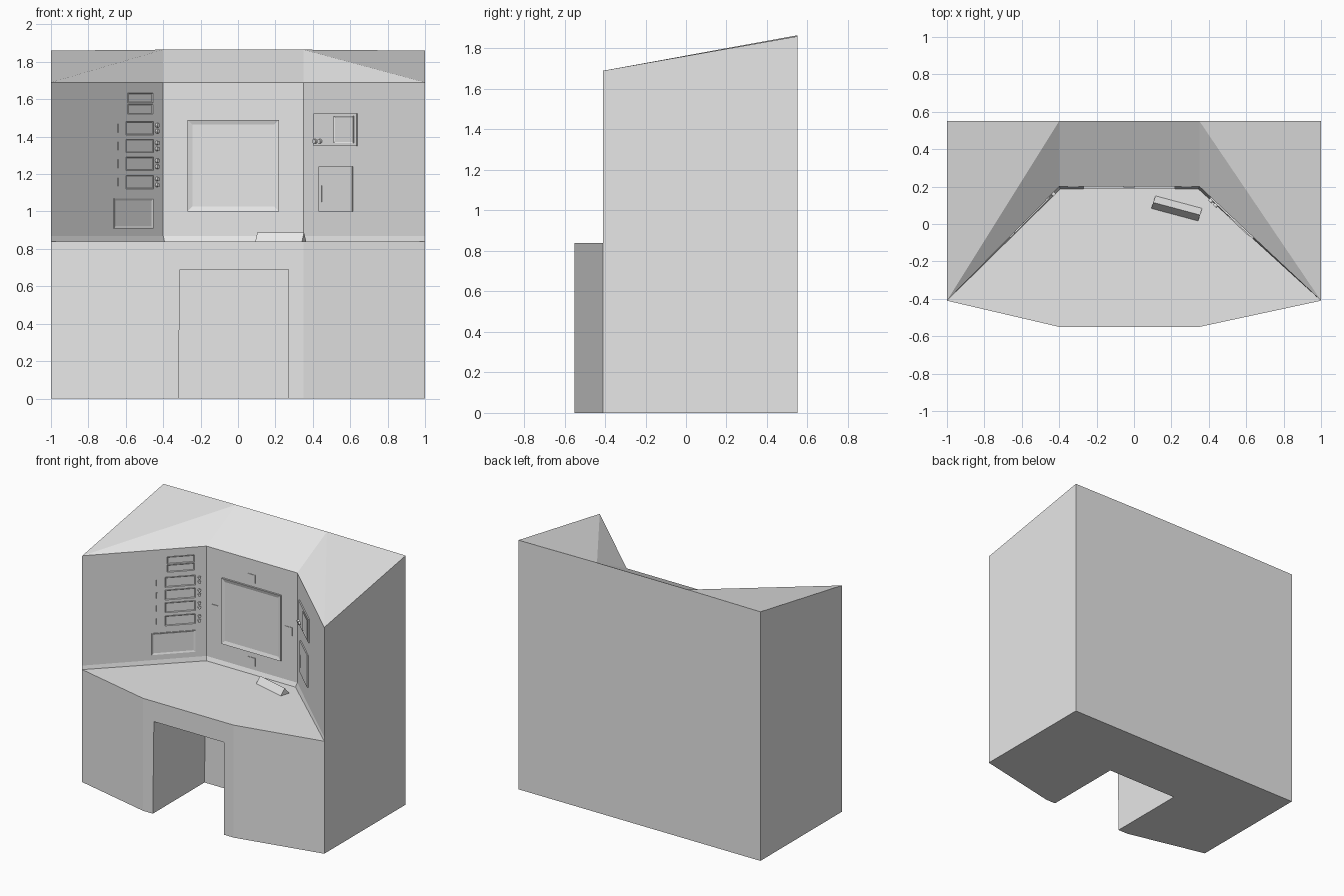
import bpy, bmesh
from mathutils import Matrix, Vector

old = bpy.data.objects.get("Cube")
if old:
    bpy.data.objects.remove(old, do_unlink=True)

grey = bpy.data.materials.new("light_grey")
grey.use_nodes = True
grey.diffuse_color = (0.8, 0.8, 0.8, 1)
grey.node_tree.nodes["Principled BSDF"].inputs["Base Color"].default_value = (0.8, 0.8, 0.8, 1)


def finish(name, bm):
    bmesh.ops.recalc_face_normals(bm, faces=bm.faces[:])
    mesh = bpy.data.meshes.new(name)
    bm.to_mesh(mesh)
    bm.free()
    mesh.materials.append(grey)
    ob = bpy.data.objects.new(name, mesh)
    bpy.context.collection.objects.link(ob)
    return ob


def prism(name, points, shift):
    """Closed solid made by sweeping a flat outline along a vector."""
    bm = bmesh.new()
    face = bm.faces.new([bm.verts.new(p) for p in points])
    ext = bmesh.ops.extrude_face_region(bm, geom=[face])["geom"]
    bmesh.ops.translate(bm, vec=shift, verts=[v for v in ext if isinstance(v, bmesh.types.BMVert)])
    return finish(name, bm)


# Desk base with a knee opening cut from the front
plan = [(-1, 0.55), (1, 0.55), (1, -0.41), (0.35, -0.55), (-0.4, -0.55), (-1, -0.41)]
base = prism("desk_base", [(x, y, 0) for x, y in plan], (0, 0, 0.84))
opening = [(-0.32, -0.1), (0.27, -0.1), (0.27, 0.69), (-0.31, 0.69)]
cutter = prism("knee_cutter", [(x, -0.7, z) for x, z in opening], (0, 0.76, 0))
cutter.hide_render = True
cut = base.modifiers.new("knee_opening", "BOOLEAN")
cut.operation = "DIFFERENCE"
cut.solver = "EXACT"
cut.object = cutter
bpy.context.view_layer.objects.active = base
bpy.ops.object.modifier_apply(modifier=cut.name)
bpy.data.objects.remove(cutter, do_unlink=True)

# Upper housing: wrap-around walls, narrow sill and sloping roof
wall_line = [(-1, -0.41), (-0.4, 0.2), (0.35, 0.2), (1, -0.41)]
sill_line = [(-1, -0.41), (-0.393, 0.188), (0.343, 0.188), (1, -0.41)]
bm = bmesh.new()
columns = []
for (wx, wy), (sx, sy), top in zip(wall_line, sill_line, (1.86, 1.865, 1.865, 1.86)):
    section = [(sx, sy, 0.84), (wx, wy, 0.87), (wx, wy, 1.69), (wx, 0.55, top), (wx, 0.55, 0.84)]
    columns.append([bm.verts.new(p) for p in section])
for i, (a, b) in enumerate(zip(columns, columns[1:])):
    for r in range(4):
        if r == 2 and i != 1:
            # twisted roof corners split from the outer front to the inner back
            if i == 0:
                bm.faces.new((a[2], b[2], b[3]))
                bm.faces.new((a[2], b[3], a[3]))
            else:
                bm.faces.new((a[2], b[2], a[3]))
                bm.faces.new((b[2], b[3], a[3]))
        else:
            bm.faces.new((a[r], b[r], b[r + 1], a[r + 1]))
bm.faces.new(columns[0])
bm.faces.new(columns[-1])
finish("upper_housing", bm)

LEFT, CENTRE, RIGHT = range(3)


def wall_frame(wall, x, z):
    """Matrix on a wall: local x along it, local y out of it, z up."""
    a, b = (Vector((*p, 0)) for p in wall_line[wall:wall + 2])
    t = (b - a).normalized()
    n = Vector((t.y, -t.x, 0))
    pos = a.lerp(b, (x - a.x) / (b.x - a.x)) + Vector((0, 0, z))
    m = Matrix((t, n, (0, 0, 1))).transposed().to_4x4()
    return Matrix.Translation(pos) @ m, t.x


def plate(name, wall, x0, x1, z0, z1, depth=0.006, rim=0, sink=0.004):
    """Thin panel on a wall, with an optional sunken middle."""
    m, run = wall_frame(wall, (x0 + x1) / 2, (z0 + z1) / 2)
    bm = bmesh.new()
    bmesh.ops.create_cube(bm, size=1)
    bmesh.ops.scale(bm, vec=((x1 - x0) / run, depth + 0.004, z1 - z0), verts=bm.verts)
    bmesh.ops.translate(bm, vec=(0, depth / 2 - 0.002, 0), verts=bm.verts)
    if rim:
        bm.normal_update()
        front = max(bm.faces, key=lambda f: f.calc_center_median().y)
        bmesh.ops.inset_region(bm, faces=[front], thickness=rim)
        bmesh.ops.translate(bm, vec=(0, -sink, 0), verts=front.verts)
    bm.transform(m)
    finish(name, bm)


def knob(name, wall, x, z, radius=0.011, depth=0.015):
    m, _ = wall_frame(wall, x, z)
    bm = bmesh.new()
    bmesh.ops.create_cone(bm, cap_ends=True, segments=12, radius1=radius, radius2=radius, depth=depth,
                          matrix=m @ Matrix.Translation((0, depth / 2, 0)) @ Matrix.Rotation(1.5708, 4, "X"))
    finish(name, bm)


# Main screen with four small pads around it
plate("main_screen", CENTRE, -0.27, 0.22, 1.0, 1.49, 0.012, 0.036, 0.008)
for side, x, z in (("top", -0.025, 1.55), ("bottom", -0.025, 0.93), ("left", -0.325, 1.24), ("right", 0.28, 1.24)):
    plate("screen_pad_" + side, CENTRE, x - 0.03, x + 0.03, z - 0.03, z + 0.03, 0.004)

# Instrument wall: displays, control modules, lower screen
for i, z in enumerate((1.58, 1.52)):
    plate(f"upper_display_{i}", LEFT, -0.59, -0.46, z, z + 0.053, rim=0.006)
for i, z in enumerate((1.445, 1.35, 1.255, 1.157)):
    plate(f"control_module_{i}", LEFT, -0.6, -0.455, z - 0.036, z + 0.036, rim=0.006)
    plate(f"module_mark_{i}", LEFT, -0.643, -0.638, z - 0.022, z + 0.022, 0.004)
    for side, dz in (("upper", 0.016), ("lower", -0.016)):
        knob(f"module_knob_{side}_{i}", LEFT, -0.435, z + dz)
plate("lower_screen", LEFT, -0.665, -0.455, 0.91, 1.07, rim=0.016)

# Opposite wall: speaker unit and access door
plate("speaker_unit", RIGHT, 0.41, 0.64, 1.35, 1.525, 0.008)
plate("speaker_face", RIGHT, 0.52, 0.625, 1.365, 1.51, 0.013, 0.01)
for i, x in enumerate((0.42, 0.446)):
    knob(f"speaker_knob_{i}", RIGHT, x, 1.375, 0.012, 0.022)
plate("access_door", RIGHT, 0.435, 0.615, 1.0, 1.24, 0.008)
plate("door_handle", RIGHT, 0.448, 0.455, 1.05, 1.14, 0.012)

# Wedge-shaped desk keypad, turned slightly
wedge = [(0.092, 0.082, 0.838), (0.103, 0.115, 0.888), (0.115, 0.152, 0.838)]
prism("desk_keypad", wedge, (0.25, -0.067, 0))
